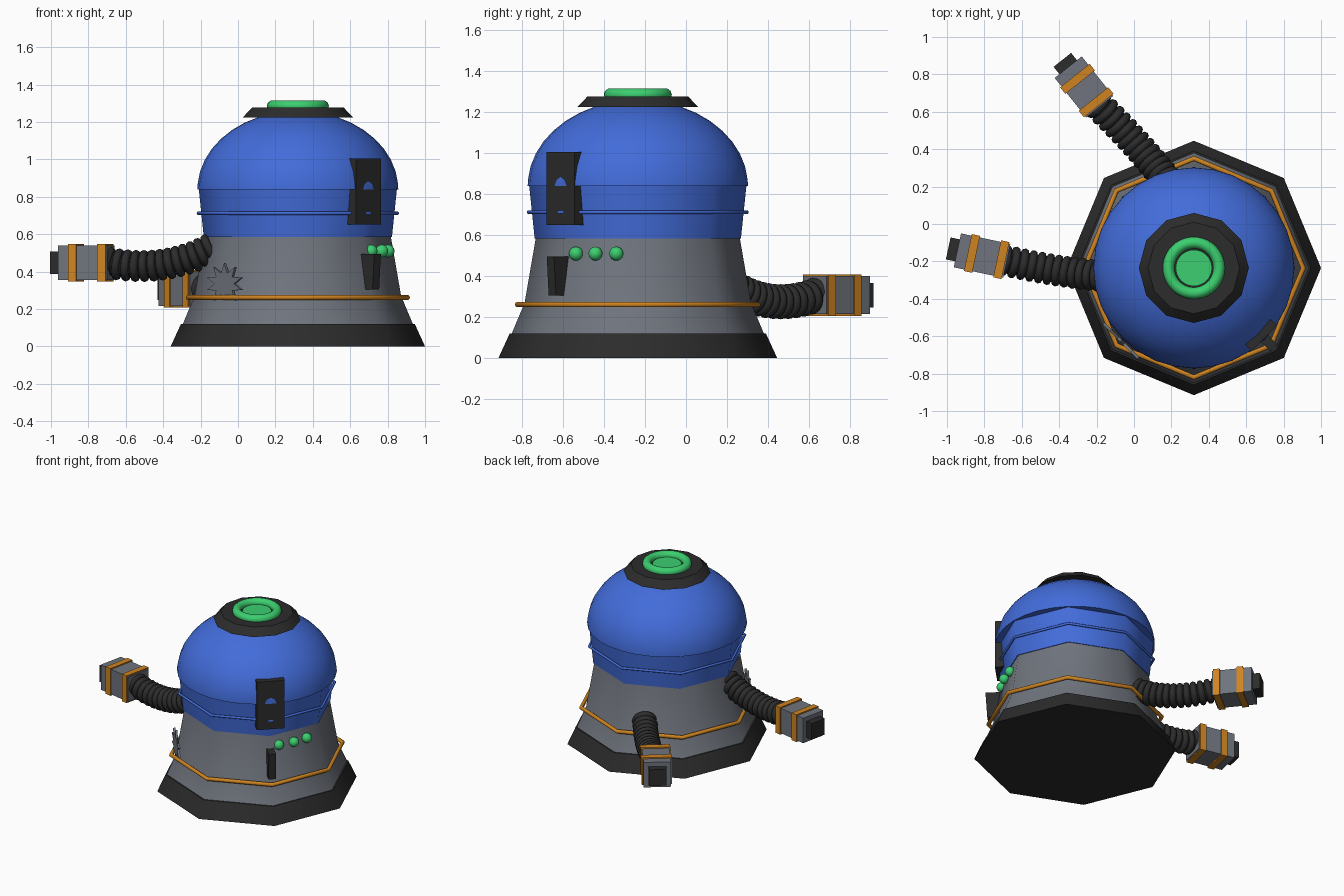
import bpy, bmesh, math
from mathutils import Vector, Matrix

cube = bpy.data.objects.get("Cube")
if cube:
    bpy.data.objects.remove(cube, do_unlink=True)

CX, CY = 0.32, -0.235   # axis of the domed body


def material(name, rgb):
    m = bpy.data.materials.new(name)
    m.use_nodes = True
    m.diffuse_color = (*rgb, 1)
    m.node_tree.nodes["Principled BSDF"].inputs["Base Color"].default_value = (*rgb, 1)
    return m


BLUE = material("blue_paint", (0.055, 0.15, 0.70))
GREY = material("grey_metal", (0.16, 0.175, 0.205))
DARK = material("dark_rubber", (0.025, 0.025, 0.025))
ORANGE = material("orange_trim", (0.62, 0.23, 0.015))
GREEN = material("green_light", (0.045, 0.62, 0.16))


def finish(name, bm, mat, matrix=Matrix(), smooth=None):
    bmesh.ops.recalc_face_normals(bm, faces=bm.faces)
    me = bpy.data.meshes.new(name)
    bm.to_mesh(me)
    bm.free()
    me.materials.append(mat)
    ob = bpy.data.objects.new(name, me)
    bpy.context.collection.objects.link(ob)
    ob.matrix_world = matrix
    if smooth:
        bpy.ops.object.select_all(action='DESELECT')
        ob.select_set(True)
        bpy.context.view_layer.objects.active = ob
        bpy.ops.object.shade_smooth_by_angle(angle=math.radians(smooth))
    return ob


def circle(bm, r, z, n):
    return [bm.verts.new((r * math.cos(i * math.tau / n), r * math.sin(i * math.tau / n), z))
            for i in range(n)]


def bridge(bm, a, b):
    n = len(a)
    for i in range(n):
        bm.faces.new((a[i], a[(i + 1) % n], b[(i + 1) % n], b[i]))


def lathe(name, profile, n, mat, smooth=50):
    """Stack of rings about the body axis, closed at both ends."""
    bm = bmesh.new()
    rings = [circle(bm, r, z, n) for r, z in profile]
    for a, b in zip(rings, rings[1:]):
        bridge(bm, a, b)
    bm.faces.new(rings[0])
    bm.faces.new(rings[-1])
    return finish(name, bm, mat, Matrix.Translation((CX, CY, 0)), smooth)


def add_torus(bm, major, minor, n, m, matrix=Matrix()):
    rings = []
    for j in range(m):
        a = j * math.tau / m
        rings.append(circle(bm, major + minor * math.cos(a), minor * math.sin(a), n))
    for j in range(m):
        bridge(bm, rings[j], rings[(j + 1) % m])
    bmesh.ops.transform(bm, matrix=matrix, verts=[v for r in rings for v in r])


def ring(name, major, minor, z, n, mat):
    bm = bmesh.new()
    add_torus(bm, major, minor, n, 10)
    return finish(name, bm, mat, Matrix.Translation((CX, CY, z)), 50)


def box(name, size, mat, matrix, taper=1.0):
    bm = bmesh.new()
    bmesh.ops.create_cube(bm, size=1)
    for v in bm.verts:
        v.co = Vector(a * b for a, b in zip(v.co, size))
        if v.co.z < 0:
            v.co.x *= taper
    return finish(name, bm, mat, matrix)


def around(az, r, z):
    """Frame on the body whose x axis points outward at azimuth az."""
    a = math.radians(az)
    return Matrix.Translation((CX + r * math.cos(a), CY + r * math.sin(a), z)) @ Matrix.Rotation(a, 4, 'Z')


# Octagonal body
lathe("base_skirt", [(0.68, 0), (0.625, 0.12)], 8, DARK)
lathe("lower_body", [(0.615, 0.12), (0.552, 0.27), (0.495, 0.60)], 8, GREY)
ring("orange_trim_ring", 0.585, 0.014, 0.262, 8, ORANGE)
lathe("upper_collar", [(0.503, 0.585), (0.53, 0.845)], 8, BLUE)
ring("collar_ring", 0.532, 0.009, 0.712, 8, BLUE)

# Dome and crown
steps = [math.radians(4 + 9 * i) for i in range(10)]
lathe("dome", [(0.537, 0.84)] + [(0.537 * math.cos(a), 0.84 + 0.42 * math.sin(a)) for a in steps],
      32, BLUE)
lathe("crown_plate", [(0.294, 1.225), (0.245, 1.277)], 12, DARK, 35)
ring("crown_light_ring", 0.135, 0.031, 1.285, 40, GREEN)
lathe("crown_light_disc", [(0.097, 1.26), (0.097, 1.286)], 32, GREEN)

# Panel, fin and lamps on the front left
box("tall_panel", (0.10, 0.19, 0.355), DARK, around(-45, 0.483, 0.828))
box("side_fin", (0.125, 0.05, 0.19), DARK, around(-45, 0.54, 0.40), 0.8)
for i, az in enumerate((-37.6, -24.7, -12.2)):
    bm = bmesh.new()
    bmesh.ops.create_uvsphere(bm, u_segments=20, v_segments=12, radius=0.034)
    finish(f"lamp_{i + 1}", bm, GREEN, around(az, 0.494, 0.51), 50)

# Spiked plate on the front right
bm = bmesh.new()
points = []
for i in range(20):
    a, r = i * math.tau / 20, (0.11 if i % 2 == 0 else 0.06)
    points.append((0, 1.25 * r * math.sin(a), r * math.cos(a)))
front = bm.faces.new([bm.verts.new(p) for p in points])
out = bmesh.ops.extrude_face_region(bm, geom=[front])
bmesh.ops.translate(bm, vec=(0.015, 0, 0),
                    verts=[g for g in out["geom"] if isinstance(g, bmesh.types.BMVert)])
finish("spiked_plate", bm, GREY, around(-135, 0.543, 0.335))


# Arms: ribbed hose, banded box and dark tip
def arm(name, p0, p1, p2, heading, ribs=13):
    p0, p1, p2 = Vector(p0), Vector(p1), Vector(p2)
    bm = bmesh.new()
    core = []
    for i in range(ribs):
        t = i / (ribs - 1)
        pos = p0 * (1 - t) ** 2 + p1 * 2 * t * (1 - t) + p2 * t * t
        tangent = (p1 - p0) * (1 - t) + (p2 - p1) * t
        frame = Matrix.Translation(pos) @ tangent.to_track_quat('Z', 'Y').to_matrix().to_4x4()
        add_torus(bm, 0.064, 0.022, 20, 8, frame)
        loop = circle(bm, 0.066, 0, 12)
        bmesh.ops.transform(bm, matrix=frame, verts=loop)
        if core:
            bridge(bm, core, loop)
        core = loop
    finish(name + "_hose", bm, DARK, smooth=60)

    frame = Matrix.Translation(p2) @ Matrix.Rotation(math.radians(heading), 4, 'Z')

    def along(x):
        return frame @ Matrix.Translation((x, 0, 0))

    box(name + "_box", (0.27, 0.185, 0.185), GREY, along(0.125))
    for k, x in enumerate((0.02, 0.18)):
        box(f"{name}_band_{k + 1}", (0.045, 0.202, 0.202), ORANGE, along(x))
    box(name + "_tip", (0.06, 0.12, 0.12), DARK, along(0.28))


arm("right_arm", (-0.15, -0.28, 0.52), (-0.40, -0.26, 0.39), (-0.69, -0.195, 0.447), 168)
arm("back_arm", (0.17, 0.24, 0.34), (0.03, 0.42, 0.23), (-0.19, 0.635, 0.308), 128.5)
